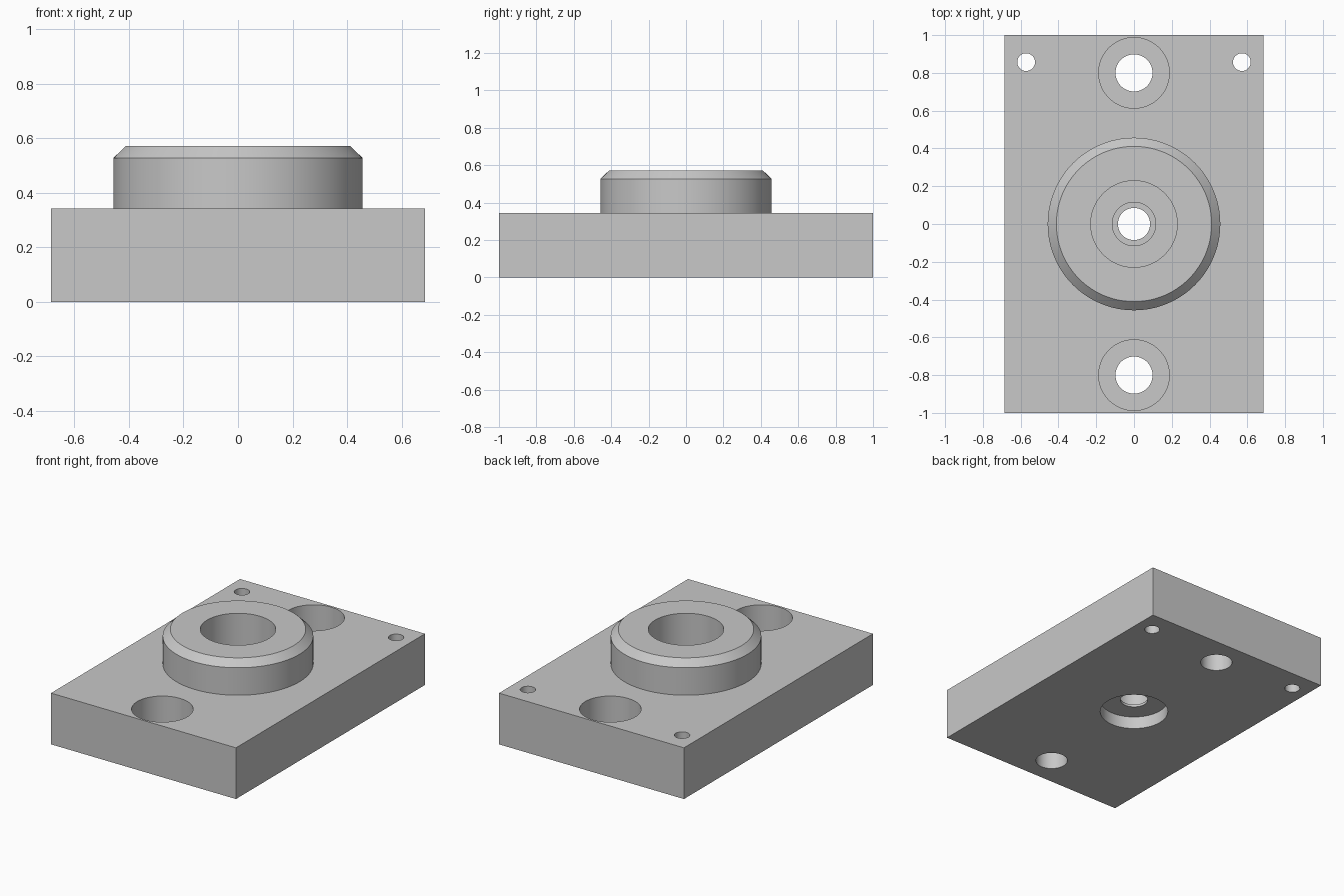
import bpy
import bmesh
import math

cube = bpy.data.objects.get("Cube")
if cube:
    bpy.data.objects.remove(cube, do_unlink=True)

steel = bpy.data.materials.new("light_grey_metal")
steel.use_nodes = True
GREY = (0.58, 0.58, 0.58, 1)
steel.diffuse_color = GREY
steel.node_tree.nodes["Principled BSDF"].inputs["Base Color"].default_value = GREY

HALF_X, HALF_Y, PLATE_Z, TOP_Z = 0.685, 1.0, 0.343, 0.572
OVER = 0.1  # how far cutters reach past the surfaces


def add_object(name, bm):
    bmesh.ops.recalc_face_normals(bm, faces=bm.faces)
    mesh = bpy.data.meshes.new(name)
    bm.to_mesh(mesh)
    bm.free()
    mesh.materials.append(steel)
    obj = bpy.data.objects.new(name, mesh)
    bpy.context.collection.objects.link(obj)
    return obj


def lathe(name, profile, x=0, y=0, sides=96):
    """Solid turned about a vertical axis from (radius, height) points."""
    bm = bmesh.new()
    rings = []
    for r, z in profile:
        rings.append([bm.verts.new((x + r * math.cos(math.tau * i / sides),
                                    y + r * math.sin(math.tau * i / sides), z))
                      for i in range(sides)])
    for low, high in zip(rings, rings[1:]):
        for i in range(sides):
            j = (i + 1) % sides
            bm.faces.new((low[i], low[j], high[j], high[i]))
    bm.faces.new(rings[0])
    bm.faces.new(rings[-1])
    return add_object(name, bm)


def combine(target, tool, operation):
    mod = target.modifiers.new(operation.lower(), "BOOLEAN")
    mod.operation = operation
    mod.solver = "EXACT"
    mod.object = tool
    bpy.context.view_layer.objects.active = target
    bpy.ops.object.modifier_apply(modifier=mod.name)
    bpy.data.objects.remove(tool, do_unlink=True)


# Rectangular base plate
bm = bmesh.new()
bmesh.ops.create_cube(bm, size=1)
for v in bm.verts:
    v.co.x *= 2 * HALF_X
    v.co.y *= 2 * HALF_Y
    v.co.z = (v.co.z + 0.5) * PLATE_Z
plate = add_object("mounting_plate", bm)

# Round boss with a chamfered rim
boss = lathe("boss", [(0.457, PLATE_Z / 2), (0.457, 0.527), (0.411, TOP_Z)])
combine(plate, boss, "UNION")

# Stepped centre bore: bottom recess, thin lip, middle bore, wide top bore
bore = lathe("bore_cutter", [(0.211, -OVER), (0.211, 0.083), (0.085, 0.083),
                             (0.085, 0.1), (0.115, 0.1), (0.115, 0.24),
                             (0.229, 0.24), (0.229, TOP_Z + OVER)])
combine(plate, bore, "DIFFERENCE")

# Counterbored bolt holes at front and back
for side in (-1, 1):
    bolt = lathe("bolt_cutter", [(0.098, -OVER), (0.098, 0.143),
                                 (0.187, 0.143), (0.187, PLATE_Z + OVER)],
                 y=side * 0.8)
    combine(plate, bolt, "DIFFERENCE")

# Small pin holes in the back corners
for side in (-1, 1):
    pin = lathe("pin_cutter", [(0.047, -OVER), (0.047, PLATE_Z + OVER)],
                x=side * 0.571, y=0.857, sides=48)
    combine(plate, pin, "DIFFERENCE")

# Smooth round walls, crisp edges
bpy.ops.object.select_all(action="DESELECT")
plate.select_set(True)
bpy.context.view_layer.objects.active = plate
bpy.ops.object.shade_smooth_by_angle(angle=math.radians(30))
